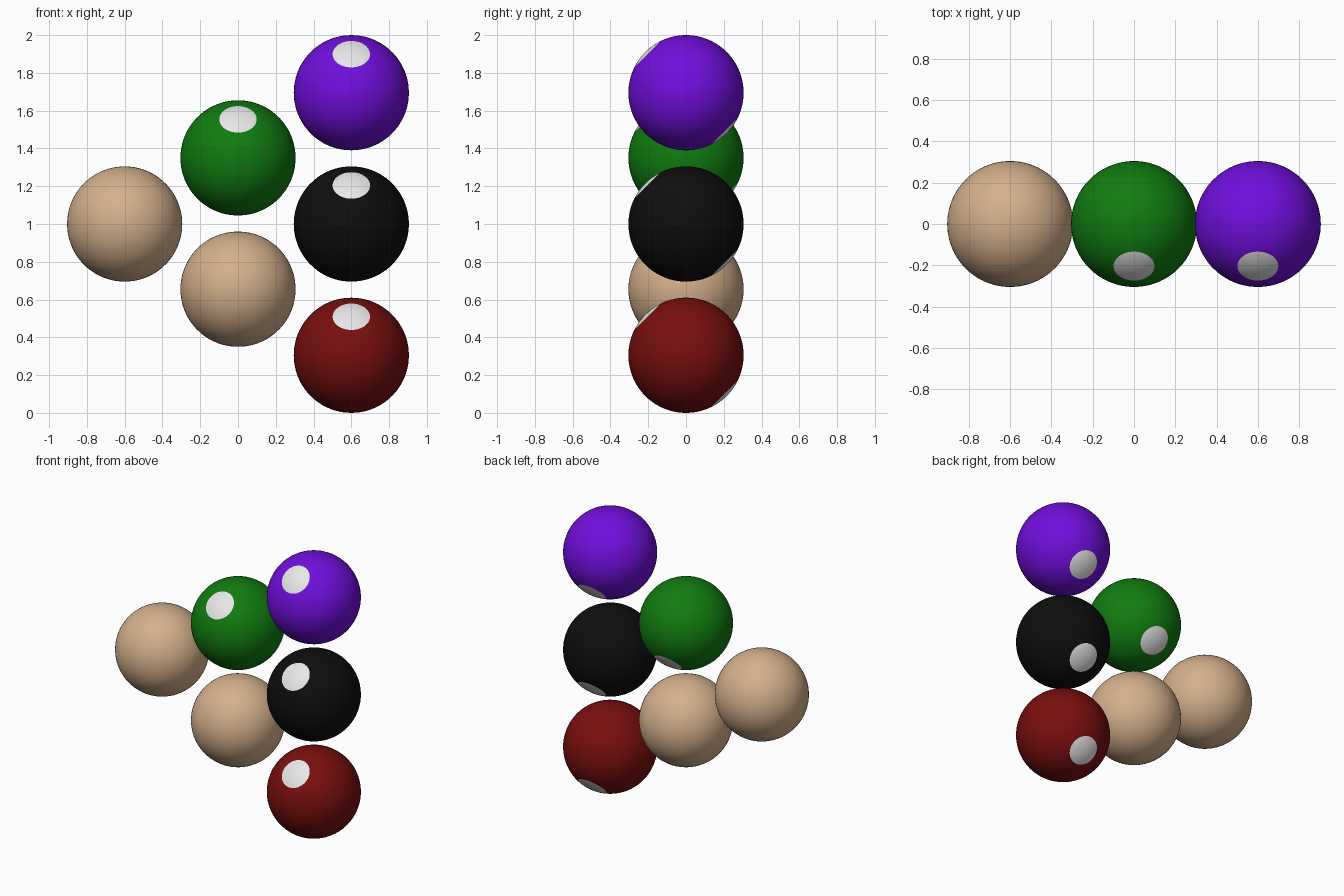
import bpy
import math
from mathutils import Vector

cube = bpy.data.objects.get("Cube")
if cube:
    bpy.data.objects.remove(cube, do_unlink=True)


def linear(c):
    c /= 255
    return c / 12.92 if c <= 0.04045 else ((c + 0.055) / 1.055) ** 2.4


def make_material(name, rgb):
    mat = bpy.data.materials.new(name)
    color = (*map(linear, rgb), 1)
    mat.use_nodes = True
    mat.diffuse_color = color
    mat.node_tree.nodes["Principled BSDF"].inputs["Base Color"].default_value = color
    return mat


tan = make_material("tan", (212, 176, 140))
green = make_material("green", (16, 124, 16))
purple = make_material("purple", (112, 14, 220))
black = make_material("black", (14, 14, 14))
red = make_material("dark red", (120, 14, 14))
white = make_material("white", (232, 232, 232))

RADIUS = 0.305
SPOT_COS = math.cos(math.radians(19))


def ball(name, x, z, color, spotted=True):
    # Polar axis runs from upper front to lower back, through both spots
    bpy.ops.mesh.primitive_uv_sphere_add(
        segments=64, ring_count=38, radius=RADIUS,
        location=(x, 0, z), rotation=(math.radians(45), 0, 0))
    obj = bpy.context.object
    obj.name = name
    obj.data.materials.append(color)
    bpy.ops.object.shade_smooth()
    # Round white spots at the two poles
    if spotted:
        obj.data.materials.append(white)
        for face in obj.data.polygons:
            if abs(Vector(face.center).normalized().z) > SPOT_COS:
                face.material_index = 1
    return obj


# Triangular rack: one ball at the tip, two behind it, then three
ball("tip_ball", -0.6, 1.0, tan, spotted=False)
ball("middle_upper_ball", 0, 1.35, green)
ball("middle_lower_ball", 0, 0.655, tan, spotted=False)
ball("end_top_ball", 0.6, 1.695, purple)
ball("end_middle_ball", 0.6, 1.0, black)
ball("end_bottom_ball", 0.6, 0.305, red)
